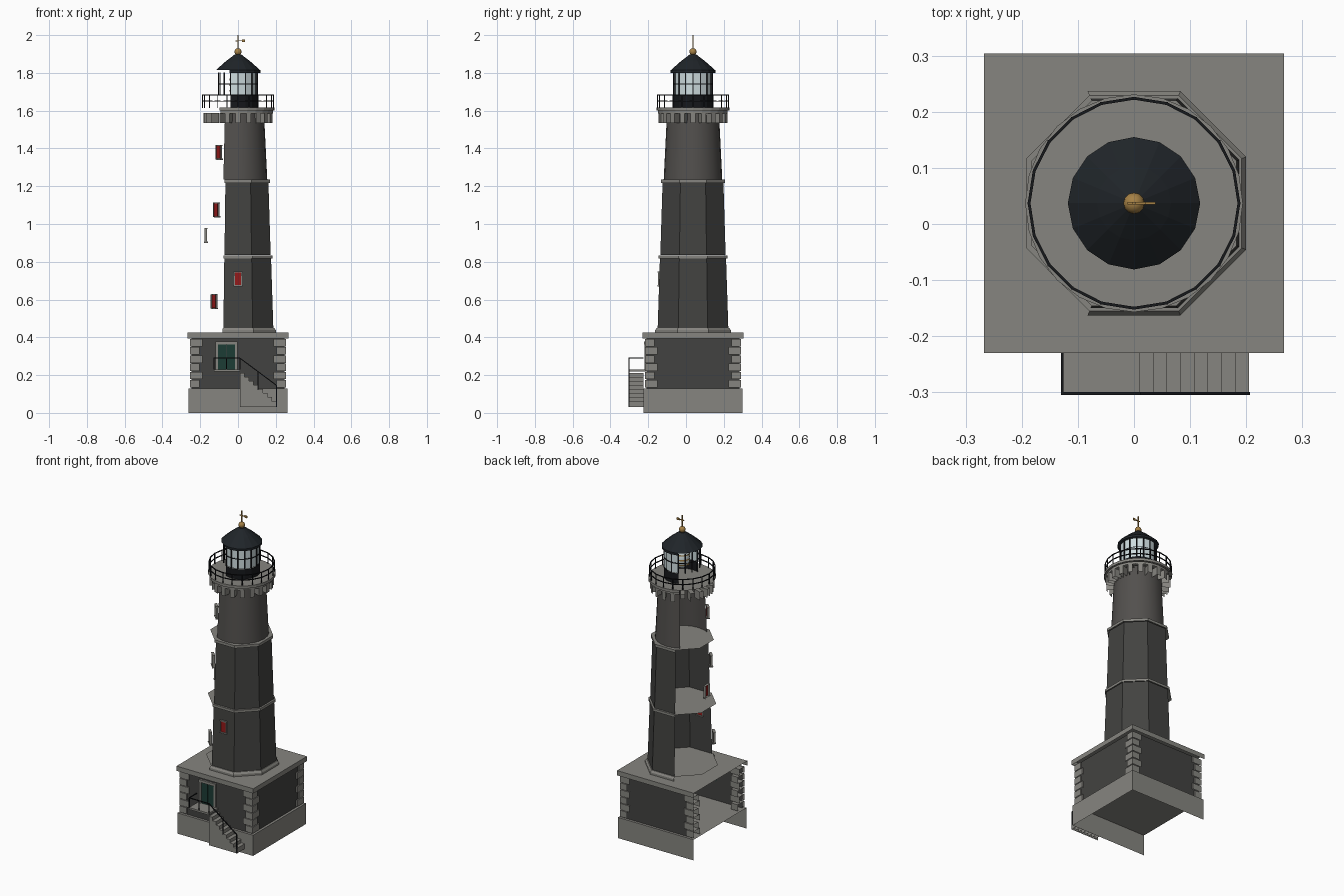
import bpy, bmesh, math
from mathutils import Matrix, Vector

if "Cube" in bpy.data.objects:
    bpy.data.objects.remove(bpy.data.objects["Cube"])

CY = 0.037  # tower axis in y
TAU = 2 * math.pi


def mat(name, r, g, b):
    m = bpy.data.materials.new(name)
    m.diffuse_color = (r, g, b, 1)
    m.use_nodes = True
    m.node_tree.nodes["Principled BSDF"].inputs["Base Color"].default_value = m.diffuse_color
    return m


STONE = mat("dark_stone", .055, .055, .052)
SHAFT = mat("upper_stone", .085, .08, .075)
TRIM = mat("trim_stone", .24, .235, .215)
BLACK = mat("black_iron", .008, .009, .011)
ROOF = mat("roof_metal", .014, .018, .022)
GLASS = mat("glass", .62, .72, .74)
GOLD = mat("brass", .38, .22, .06)
RED = mat("red_pane", .3, .01, .01)
GREEN = mat("green_door", .012, .045, .035)


def finish(bm, name, m, cull=True, smooth=False):
    # The model is an open section: faces looking left or down are left out
    bm.normal_update()
    if cull:
        dead = [f for f in bm.faces if f.normal.x < -.5 or f.normal.z < -.9]
        bmesh.ops.delete(bm, geom=dead, context='FACES')
    for f in bm.faces:
        f.smooth = smooth
    me = bpy.data.meshes.new(name)
    bm.to_mesh(me)
    bm.free()
    me.materials.append(m)
    ob = bpy.data.objects.new(name, me)
    bpy.context.collection.objects.link(ob)
    return ob


def box(bm, c, s, ang=0.0):
    M = Matrix.Translation(c) @ Matrix.Rotation(ang, 4, 'Z') @ Matrix.Diagonal((*s, 1))
    bmesh.ops.create_cube(bm, size=1, matrix=M)


def span(bm, x0, x1, y0, y1, z0, z1):
    box(bm, ((x0 + x1) / 2, (y0 + y1) / 2, (z0 + z1) / 2), (x1 - x0, y1 - y0, z1 - z0))


def bar(bm, p, q, w):
    p, q = Vector(p), Vector(q)
    d = q - p
    M = Matrix.Translation((p + q) / 2) @ d.to_track_quat('Z', 'Y').to_matrix().to_4x4()
    bmesh.ops.create_cube(bm, size=1, matrix=M @ Matrix.Diagonal((w, w, d.length, 1)))


def polar(r, a, z):
    return (r * math.cos(a), CY + r * math.sin(a), z)


def lathe(bm, n, prof, rot=0.0, cap=False):
    rings = [[bm.verts.new(polar(r, rot + TAU * i / n, z)) for i in range(n)] for r, z in prof]
    for a, b in zip(rings, rings[1:]):
        for i in range(n):
            j = (i + 1) % n
            bm.faces.new((a[i], a[j], b[j], b[i]))
    if cap:
        bm.faces.new(rings[-1])


def turned(name, m, n, prof, rot=0.0, cap=False, cull=True, smooth=False):
    bm = bmesh.new()
    lathe(bm, n, prof, rot, cap)
    return finish(bm, name, m, cull, smooth)


def octagon(name, m, prof, cap):
    k = 1 / math.cos(math.pi / 8)
    return turned(name, m, 8, [(r * k, z) for r, z in prof], math.pi / 8, cap)


def square(name, m, h, z0, z1, cap=True):
    r = h * math.sqrt(2)
    return turned(name, m, 4, [(r, z0), (r, z1)], math.pi / 4, cap)


# Square base house
square("plinth", TRIM, .263, 0, .13)
square("base_wall", STONE, .247, .13, .395, cap=False)
square("base_cap", TRIM, .267, .395, .425)
bm = bmesh.new()
H = .0433
for sx in (-1, 1):
    for sy in (-1, 1):
        for i in range(6):
            lx, ly = (.066, .05) if i % 2 else (.05, .066)
            box(bm, (sx * (.255 - lx / 2), CY + sy * (.255 - ly / 2), .133 + H * (i + .5)),
                (lx, ly, H - .004))
finish(bm, "corner_stones", TRIM)

# Door
FY = CY - .247
bm = bmesh.new()
span(bm, -.118, -.105, FY - .01, FY, .23, .375)
span(bm, -.015, -.002, FY - .01, FY, .23, .375)
span(bm, -.118, -.002, FY - .012, FY, .362, .378)
finish(bm, "door_frame", TRIM)
bm = bmesh.new()
span(bm, -.105, -.062, FY - .005, FY, .23, .362)
span(bm, -.058, -.015, FY - .005, FY, .23, .362)
finish(bm, "door", GREEN)

# Landing, steps and handrail
bm = bmesh.new()
span(bm, -.128, .01, -.304, -.212, .218, .23)
finish(bm, "landing", TRIM)
bm = bmesh.new()
for i in range(8):
    x = .01 + i * .0244
    span(bm, x, x + .0244, -.304, -.226, .03, .212 - i * .0215)
finish(bm, "steps", TRIM)
bm = bmesh.new()
RY = -.302
bar(bm, (-.128, RY, .29), (.01, RY, .29), .005)
bar(bm, (-.128, RY, .29), (-.128, -.226, .29), .005)
bar(bm, (.01, RY, .29), (.205, RY, .145), .005)
for x, z0, z1 in ((-.128, .23, .29), (-.06, .23, .29), (.01, .23, .29), (.107, .12, .218), (.203, .03, .146)):
    bar(bm, (x, RY, z0), (x, RY, z1), .005)
finish(bm, "step_handrail", BLACK)

# Tower shaft and string courses
octagon("lower_shaft", STONE, [(.187, .45), (.175, .82)], False)
octagon("middle_shaft", STONE, [(.173, .835), (.161, 1.22)], False)
turned("upper_shaft", SHAFT, 24, [(.155, 1.235), (.137, 1.6)], smooth=True)
octagon("foot_course", TRIM, [(.2, .425), (.2, .438), (.192, .45)], True)
octagon("lower_course", TRIM, [(.183, .818), (.183, .834)], True)
octagon("upper_course", TRIM, [(.17, 1.218), (.17, 1.235)], True)

# Windows: (facing angle, distance from axis, height)
frames, panes = bmesh.new(), bmesh.new()
for deg, d, z in ((-90, .179, .71), (-135, .183, .59), (180, .17, .94),
                  (-135, .166, 1.075), (-135, .147, 1.38)):
    a = math.radians(deg)
    t = Vector((-math.sin(a), math.cos(a), 0))
    c = Vector(polar(d, a, z))
    for s in (-1, 1):
        box(frames, c + t * s * .019, (.014, .006, .075), a)
    box(frames, c + Vector((0, 0, .036)), (.016, .046, .007), a)
    box(frames, c - Vector((0, 0, .037)), (.02, .05, .007), a)
    box(panes, c, (.006, .034, .068), a)
finish(frames, "window_frames", TRIM)
finish(panes, "window_panes", RED)

# Gallery with corbels and railing
bm = bmesh.new()
for i in range(20):
    a = TAU * i / 20
    box(bm, polar(.158, a, 1.562), (.05, .026, .052), a)
finish(bm, "corbels", TRIM)
turned("gallery_floor", TRIM, 24, [(.184, 1.585), (.184, 1.6), (.194, 1.6), (.194, 1.617)], cap=True)
bm = bmesh.new()
N = 20
for i in range(N):
    a, b = TAU * i / N, TAU * (i + 1) / N
    bar(bm, polar(.187, a, 1.615), polar(.187, a, 1.682), .005)
    for z in (1.65, 1.682):
        bar(bm, polar(.187, a, z), polar(.187, b, z), .005)
finish(bm, "gallery_railing", BLACK, cull=False)

# Lantern room
turned("lantern_base", BLACK, 16, [(.106, 1.617), (.106, 1.68)])
turned("lantern_glass", GLASS, 16, [(.102, 1.68), (.102, 1.802)])
bm = bmesh.new()
for i in range(16):
    a, b = TAU * i / 16, TAU * (i + 1) / 16
    bar(bm, polar(.103, a, 1.68), polar(.103, a, 1.802), .006)
    bar(bm, polar(.103, a, 1.742), polar(.103, b, 1.742), .005)
finish(bm, "lantern_bars", BLACK)
turned("lens", GLASS, 16, [(.025, 1.68), (.042, 1.71), (.042, 1.76), (.025, 1.79)], cull=False, smooth=True)
bm = bmesh.new()
for z in (1.705, 1.735, 1.765):
    lathe(bm, 16, [(.046, z - .004), (.046, z + .004)])
finish(bm, "lens_rings", GOLD, cull=False)

# Roof, ball and weather vane
turned("roof_eave", ROOF, 16, [(.118, 1.8), (.118, 1.814)])
turned("roof", ROOF, 16, [(.118, 1.814), (.066, 1.86), (.018, 1.897)], cap=True, cull=False)
bm = bmesh.new()
bmesh.ops.create_uvsphere(bm, u_segments=12, v_segments=8, radius=.019,
                          matrix=Matrix.Translation((0, CY, 1.912)))
finish(bm, "finial_ball", GOLD, cull=False, smooth=True)
bm = bmesh.new()
bar(bm, (0, CY, 1.92), (0, CY, 2.0), .005)
bar(bm, (-.012, CY, 1.97), (.038, CY, 1.97), .005)
span(bm, .02, .038, CY - .002, CY + .002, 1.963, 1.977)
finish(bm, "weather_vane", GOLD, cull=False)
